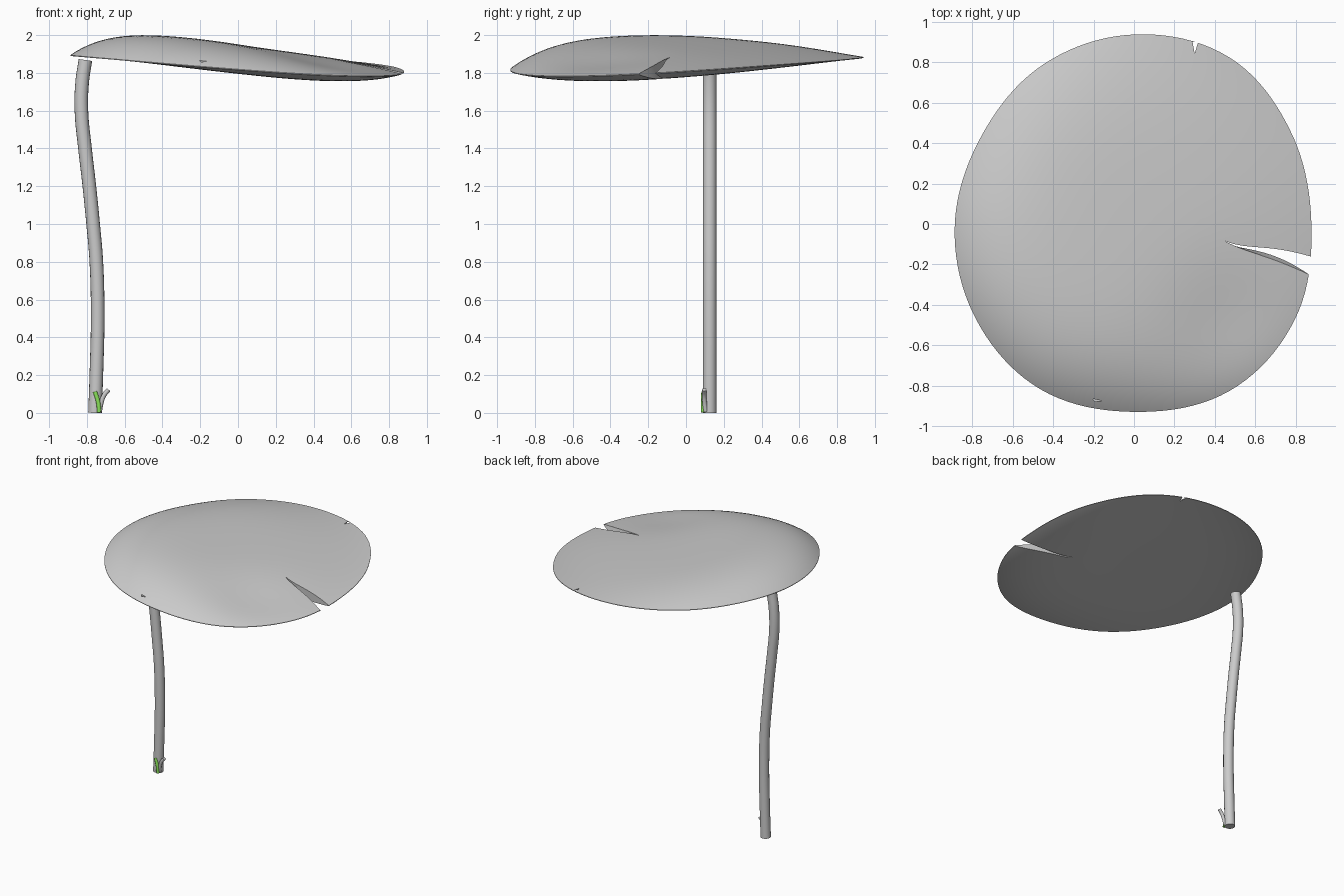
import bpy, bmesh, math
from math import pi, cos, sin, atan2, exp, hypot, radians

if "Cube" in bpy.data.objects:
    bpy.data.objects.remove(bpy.data.objects["Cube"])

# Leaf outline radius every 30 degrees
RADII = [.878, .90, .95, .938, .908, .872, .887, .912, .94, .93, .952, .925]


def outline_radius(a):
    f = (a % (2 * pi)) / (pi / 6)
    i, t = int(f), f - int(f)
    p0, p1, p2, p3 = (RADII[(i + k) % 12] for k in (-1, 0, 1, 2))
    return .5 * (2 * p1 + (p2 - p0) * t + (2 * p0 - 5 * p1 + 4 * p2 - p3) * t ** 2
                 + (3 * p1 - p0 - 3 * p2 + p3) * t ** 3)


def leaf_heights(x, y):
    """Top and bottom height of the thick, wavy leaf at a point."""
    rho = min(1, hypot(x, y) / outline_radius(atan2(y, x)))
    rim = 1.85 - .048 * x + .035 * y + .03 * x * y
    fill = 1 - rho ** 4
    dip = .045 * exp(-((x - .5) ** 2 + (y + .55) ** 2) / .12)
    top = rim + .002 + fill * (.096 - .075 * x - .06 * y - dip)
    bottom = rim - .002 - fill * (.02 + .055 * x - .03 * y)
    return top, bottom


def make_object(name, bm):
    bmesh.ops.recalc_face_normals(bm, faces=bm.faces)
    me = bpy.data.meshes.new(name)
    bm.to_mesh(me)
    bm.free()
    ob = bpy.data.objects.new(name, me)
    bpy.context.collection.objects.link(ob)
    return ob


def smooth(ob):
    bpy.ops.object.select_all(action='DESELECT')
    ob.select_set(True)
    bpy.context.view_layer.objects.active = ob
    bpy.ops.object.shade_smooth_by_angle(angle=radians(40))


# Leaf: rays fan out from the inner end of the split
def make_leaf(rays=120, rings=28):
    px, py = .36, -.02
    a0, a1 = atan2(-.245, .85), atan2(-.16, .87) - 2 * pi
    bm = bmesh.new()
    hi, lo = leaf_heights(px, py)
    pole_t, pole_b = bm.verts.new((px, py, hi)), bm.verts.new((px, py, lo))
    tops, bots = [], []
    for i in range(rays + 1):
        u = i / rays
        a = a0 + (a1 - a0) * u
        r = outline_radius(a)
        ox, oy = r * cos(a), r * sin(a)
        sag = .24 * (1 - u) ** 12 + .40 * u ** 12
        top, bot = [pole_t], [pole_b]
        for k in range(1, rings + 1):
            s = sin(k / rings * pi / 2)
            x = px + (ox - px) * s
            y = py + (oy - py) * s - sag * s * (1 - s) ** 3
            top.append(bm.verts.new((x, y, leaf_heights(x, y)[0])))
            # the lower lip of the split slopes inward
            y += .16 * max(0, s - .3) * (1 - s) * (1 - u) ** 12
            bot.append(bm.verts.new((x, y, leaf_heights(x, y)[1])))
        tops.append(top)
        bots.append(bot)
    for i in range(rays):
        for g in (tops, bots):
            bm.faces.new((g[i][0], g[i][1], g[i + 1][1]))
            for k in range(1, rings):
                bm.faces.new((g[i][k], g[i][k + 1], g[i + 1][k + 1], g[i + 1][k]))
        bm.faces.new((tops[i][-1], bots[i][-1], bots[i + 1][-1], tops[i + 1][-1]))
    # Walls of the split
    for t, b in ((tops[0], bots[0]), (tops[-1], bots[-1])):
        for k in range(rings):
            bm.faces.new((t[k], t[k + 1], b[k + 1], b[k]))
    return make_object("leaf", bm)


leaf = make_leaf()

# Two small nicks near the rim
NICKS = [(1.86, [(.30, .845), (.318, .90), (.290, .90)]),
         (1.83, [(-.205, -.865), (-.155, -.876), (-.195, -.878)])]
for n, (z, tri) in enumerate(NICKS):
    bm = bmesh.new()
    low = [bm.verts.new((x, y, z)) for x, y in tri]
    high = [bm.verts.new((x, y, 2.2)) for x, y in tri]
    bm.faces.new(low)
    bm.faces.new(high)
    for i in range(3):
        j = (i + 1) % 3
        bm.faces.new((low[i], low[j], high[j], high[i]))
    cutter = make_object(f"nick_cutter_{n}", bm)
    cutter.hide_render = True
    cutter.hide_set(True)
    mod = leaf.modifiers.new("nick", 'BOOLEAN')
    mod.operation, mod.object, mod.solver = 'DIFFERENCE', cutter, 'EXACT'
smooth(leaf)


# Round stems swept along a path
def tube(name, pts, radius, sides=4, color=None):
    cu = bpy.data.curves.new(name, 'CURVE')
    cu.dimensions = '3D'
    cu.bevel_depth, cu.bevel_resolution = radius, sides
    cu.use_fill_caps = True
    cu.resolution_u = 6
    sp = cu.splines.new('BEZIER')
    sp.bezier_points.add(len(pts) - 1)
    for bp, p in zip(sp.bezier_points, pts):
        bp.co = p
        bp.handle_left_type = bp.handle_right_type = 'AUTO'
    ob = bpy.data.objects.new(name, cu)
    bpy.context.collection.objects.link(ob)
    bpy.ops.object.select_all(action='DESELECT')
    ob.select_set(True)
    bpy.context.view_layer.objects.active = ob
    bpy.ops.object.convert(target='MESH')
    ob = bpy.context.view_layer.objects.active
    smooth(ob)
    if color:
        mat = bpy.data.materials.new(name)
        mat.diffuse_color = color
        mat.use_nodes = True
        mat.node_tree.nodes["Principled BSDF"].inputs["Base Color"].default_value = mat.diffuse_color
        ob.data.materials.clear()
        ob.data.materials.append(mat)
    return ob


STEM = [(-.757, 0), (-.75, .2), (-.743, .5), (-.75, .8), (-.767, 1.0), (-.787, 1.2),
        (-.81, 1.4), (-.829, 1.6), (-.825, 1.75), (-.808, 1.868)]
tube("stem", [(x, .125, z) for x, z in STEM], .036, 6)

# Sprouts at the foot of the stem
tube("side_twig", [(-.732, .104, .008), (-.722, .098, .06), (-.708, .096, .095),
                   (-.685, .096, .123)], .012)
tube("green_sprout", [(-.735, .09, .003), (-.74, .09, .055), (-.757, .092, .112)],
     .011, color=(.25, .75, .1, 1))
